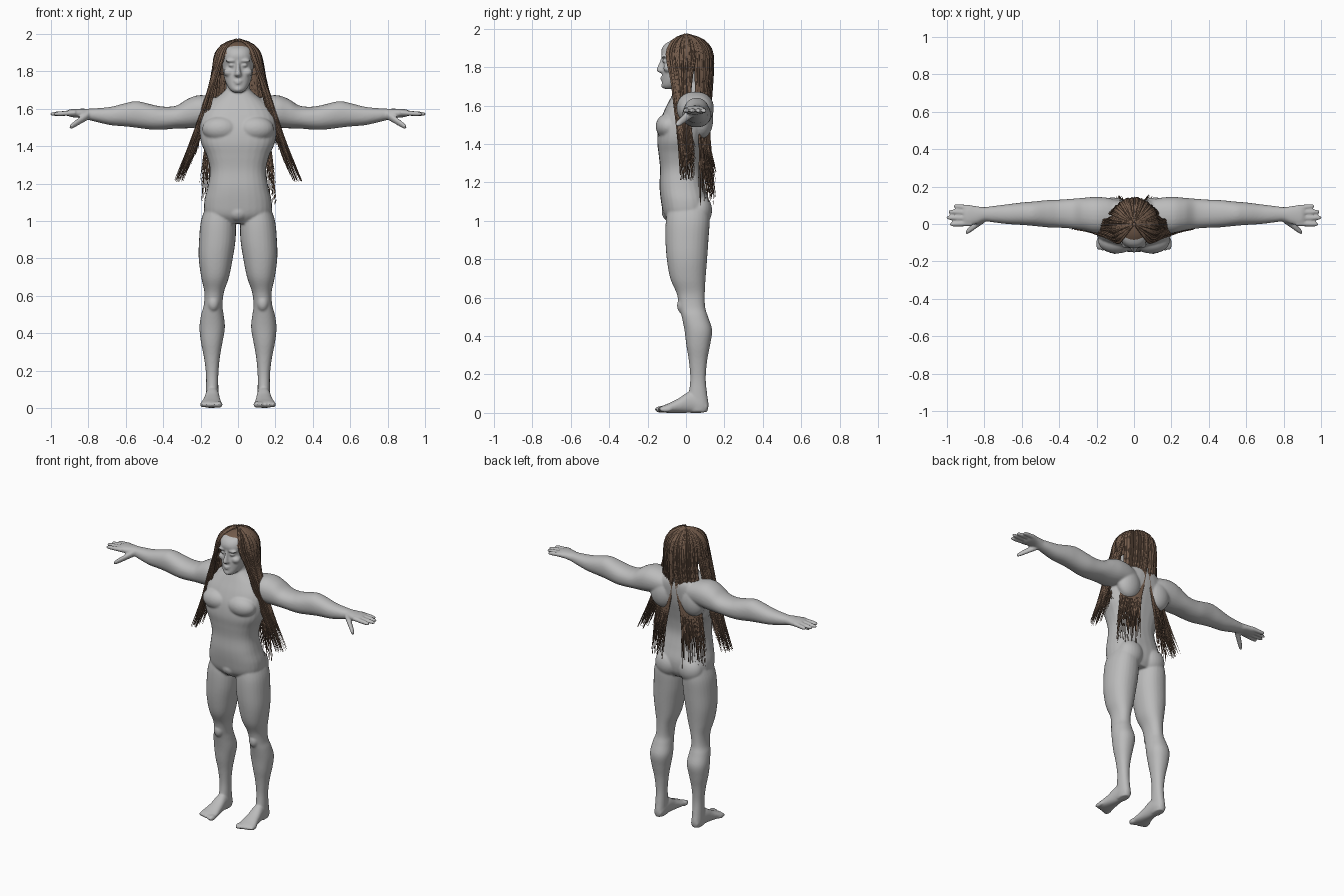
import bpy
import bmesh
import math
import random
from mathutils import Matrix, Vector

random.seed(4)
old = bpy.data.objects.get("Cube")
if old:
    bpy.data.objects.remove(old, do_unlink=True)


def material(name, rgb):
    mat = bpy.data.materials.new(name)
    mat.use_nodes = True
    colour = (*rgb, 1.0)
    mat.diffuse_color = colour
    mat.node_tree.nodes["Principled BSDF"].inputs["Base Color"].default_value = colour
    return mat


skin = material("skin grey", (0.5, 0.5, 0.5))
brown = material("hair brown", (0.17, 0.105, 0.07))


def smooth_rows(rows, steps=5):
    """Catmull-Rom interpolation between cross-section rows."""
    out = []
    for i in range(len(rows) - 1):
        a, b = rows[max(i - 1, 0)], rows[i]
        c, d = rows[i + 1], rows[min(i + 2, len(rows) - 1)]
        for k in range(steps):
            t = k / steps
            out.append([q + 0.5 * t * (r - p + t * (2 * p - 5 * q + 4 * r - s
                        + t * (3 * (q - r) + s - p)))
                        for p, q, r, s in zip(a, b, c, d)])
    return out + [list(rows[-1])]


def loft(bm, axis, rows, power=2.2, sides=28):
    """Closed skin through rows of (position, u min, u max, v min, v max)."""
    rings = []
    for t, u0, u1, v0, v1 in smooth_rows(rows):
        ring = []
        for k in range(sides):
            a = math.tau * k / sides
            cu, cv = [math.copysign(abs(f(a)) ** (2 / power), f(a)) for f in (math.cos, math.sin)]
            u = (u0 + u1) / 2 + cu * (u1 - u0) / 2
            v = (v0 + v1) / 2 + cv * (v1 - v0) / 2
            co = {"x": (t, u, v), "y": (u, t, v), "z": (u, v, t)}[axis]
            ring.append(bm.verts.new(co))
        rings.append(ring)
    for r, s in zip(rings, rings[1:]):
        for k in range(sides):
            j = (k + 1) % sides
            bm.faces.new((r[k], r[j], s[j], s[k]))
    bm.faces.new(rings[0][::-1])
    bm.faces.new(rings[-1])


def centred(bm, rows, power=2.2):
    """Upright part on the middle line: rows of (z, half width, front, back)."""
    loft(bm, "z", [(z, -w, w, f, b) for z, w, f, b in rows], power)


def ball(bm, centre, radii):
    bmesh.ops.create_uvsphere(bm, u_segments=24, v_segments=16, radius=1,
                              matrix=Matrix.Translation(centre) @ Matrix.Diagonal((*radii, 1)))


def finger(bm, start, end, r0, r1):
    rows = []
    for t, k in ((0, 1), (0.35, 1), (0.7, 1), (0.93, 0.85), (1, 0.35)):
        p = Vector(start).lerp(Vector(end), t)
        r = (r0 + (r1 - r0) * t) * k
        rows.append((p.x, p.y - r, p.y + r, p.z - r, p.z + r))
    loft(bm, "x", rows, 2, 12)


body = bmesh.new()

# Arm from the shoulder to the palm
loft(body, "x", [
    (.06, -.03, .12, 1.52, 1.64), (.14, -.045, .14, 1.51, 1.665),
    (.21, -.048, .145, 1.5, 1.672), (.27, -.035, .14, 1.495, 1.652),
    (.33, -.025, .135, 1.494, 1.616), (.4, -.02, .13, 1.488, 1.611),
    (.46, -.018, .128, 1.488, 1.622), (.54, -.01, .12, 1.498, 1.64),
    (.6, -.005, .115, 1.505, 1.63), (.68, 0, .105, 1.512, 1.61),
    (.76, .01, .095, 1.53, 1.602), (.8, .014, .09, 1.54, 1.6),
    (.84, 0, .095, 1.55, 1.6), (.89, -.01, .1, 1.555, 1.598),
    (.91, -.002, .09, 1.562, 1.592)])

# Fingers and thumb
for y, tip_y, tip_x in ((.086, .096, .965), (.06, .066, .992), (.031, .034, 1.003), (.003, -.002, .985)):
    finger(body, (.87, y, 1.578), (tip_x, tip_y, 1.571), .0155, .012)
finger(body, (.8, .03, 1.565), (.9, -.047, 1.5), .024, .016)

# Leg from the hip to the heel
loft(body, "z", [
    (1.08, .04, .17, -.09, .115), (1, .014, .198, -.105, .123),
    (.9, .013, .208, -.107, .117), (.8, .028, .21, -.1, .11),
    (.7, .048, .197, -.082, .102), (.62, .075, .18, -.048, .098),
    (.55, .083, .183, -.035, .1), (.5, .077, .197, -.022, .115),
    (.43, .07, .206, -.008, .136), (.35, .083, .198, .002, .125),
    (.27, .097, .182, .015, .11), (.18, .105, .171, .022, .103),
    (.1, .105, .171, .015, .11), (.04, .105, .172, .01, .118),
    (.005, .11, .167, .02, .11)])
ball(body, (.132, -.015, .56), (.032, .032, .045))

# Foot and toes
loft(body, "y", [
    (.112, .115, .162, .01, .05), (.08, .104, .17, 0, .09),
    (.02, .1, .175, 0, .11), (-.04, .094, .185, 0, .075),
    (-.09, .087, .198, 0, .05), (-.12, .085, .2, .002, .038),
    (-.135, .09, .19, .006, .03)])
for i in range(5):
    size = .019 if i == 0 else .014 - .001 * i
    ball(body, (.102 + .0225 * i, -.13 + .006 * i, .018), (size, .033, .018 - .001 * i))

# Muscle masses: chest, shoulder blade, buttock
ball(body, (.092, -.09, 1.492), (.1, .068, .068))
ball(body, (.115, .085, 1.53), (.085, .057, .1))
ball(body, (.085, .07, 1.055), (.085, .066, .085))

# Face masses: brow, eye, cheek
ball(body, (.036, -.113, 1.856), (.032, .018, .009))
ball(body, (.034, -.108, 1.832), (.017, .017, .01))
ball(body, (.048, -.09, 1.795), (.03, .028, .024))

# Copy everything so far to the other side
copy = bmesh.ops.duplicate(body, geom=body.verts[:] + body.edges[:] + body.faces[:])
for item in copy["geom"]:
    if isinstance(item, bmesh.types.BMVert):
        item.co.x *= -1

# Torso, neck and head
centred(body, [
    (.985, .1, -.08, .09), (1.03, .172, -.115, .115), (1.1, .181, -.13, .12),
    (1.18, .163, -.138, .1), (1.27, .15, -.135, .08), (1.35, .168, -.143, .085),
    (1.42, .198, -.15, .1), (1.5, .207, -.14, .12), (1.57, .198, -.115, .13),
    (1.63, .155, -.085, .13), (1.68, .09, -.06, .11), (1.72, .05, -.04, .085)], 2.5)
centred(body, [(1.58, .075, -.07, .09), (1.65, .067, -.065, .075),
               (1.72, .064, -.055, .075), (1.79, .06, -.04, .07)])
centred(body, [
    (1.687, .026, -.115, -.06), (1.705, .046, -.125, -.02), (1.74, .066, -.123, .03),
    (1.78, .077, -.122, .07), (1.83, .084, -.117, .09), (1.88, .086, -.13, .097),
    (1.92, .075, -.11, .085), (1.945, .045, -.06, .05)], 2.3)
ball(body, (0, -.075, 1.045), (.06, .052, .05))

# Nose, lips and chin
centred(body, [(1.768, .014, -.13, -.08), (1.78, .021, -.153, -.08), (1.795, .016, -.152, -.08),
               (1.83, .011, -.136, -.08), (1.86, .011, -.128, -.08)])
for z, w in ((1.748, .024), (1.736, .021)):
    ball(body, (0, -.117, z), (w, .017, .0065))
ball(body, (0, -.11, 1.704), (.025, .02, .016))

bmesh.ops.recalc_face_normals(body, faces=body.faces)
mesh = bpy.data.meshes.new("body")
body.to_mesh(mesh)
body.free()
mesh.materials.append(skin)
figure = bpy.data.objects.new("body", mesh)
bpy.context.collection.objects.link(figure)
blend = figure.modifiers.new("blend_parts", "REMESH")
blend.mode = "VOXEL"
blend.voxel_size = 0.006
blend.use_smooth_shade = True
soften = figure.modifiers.new("soften", "SMOOTH")
soften.factor = 0.5
soften.iterations = 6

# Hair cap with an opening for the face
cap = bmesh.new()
bmesh.ops.create_uvsphere(cap, u_segments=48, v_segments=32, radius=1,
                          matrix=Matrix.Translation((0, 0, 1.85)) @ Matrix.Diagonal((.117, .132, .11, 1)))
gone = []
for f in cap.faces:
    c = f.calc_center_median()
    if c.z < 1.78 or (c.y < -.03 and abs(c.x) < .1 and c.z < 1.925 - .6 * abs(c.x)):
        gone.append(f)
bmesh.ops.delete(cap, geom=gone, context="FACES")
for f in cap.faces:
    f.smooth = True
mesh = bpy.data.meshes.new("hair_cap")
cap.to_mesh(mesh)
cap.free()
mesh.materials.append(brown)
bpy.context.collection.objects.link(bpy.data.objects.new("hair_cap", mesh))


def strand_path(side, angle):
    """Over the skull from the parting, then down past the shoulder or the back."""
    r, q = random.random(), random.random()
    k = random.uniform(.9, 1.02)
    ca, sa = math.cos(angle), math.sin(angle)
    pts = []
    for deg in (4, 30, 58, 85):
        s = math.sin(math.radians(deg)) * k
        pts.append((.13 * ca * s, .142 * sa * s, 1.85 + .119 * k * math.cos(math.radians(deg))))
    if angle < math.radians(22):
        f = (angle + math.radians(50)) / math.radians(72)
        z = 1.21 + .22 * r * r
        pts += [(.12 + .03 * q, -.075 + .1 * f, 1.73), (.155 + .045 * q, -.06 + .08 * f, 1.58),
                (.21 + .045 * q, -.04 + .07 * f, 1.42),
                (.345 - .5 * (z - 1.21) - .05 * (1 - q), -.03 + .08 * f, z)]
    else:
        b = (angle - math.radians(22)) / math.radians(68)
        pts += [(.13 * ca * k, .135 * sa * k, 1.72), (.02 + .13 * (1 - b), .06 + .065 * b, 1.55),
                (.06 + .12 * (1 - b), .075 + .045 * b, 1.38),
                (.06 + .13 * (1 - b) + .02 * q, .06 + .085 * b + .015 * q, 1.08 + .22 * r)]
    return [(side * x, y, z) for x, y, z in pts]


# Long loose strands on both sides
curve = bpy.data.curves.new("hair_strands", "CURVE")
curve.dimensions = "3D"
curve.bevel_depth = 0.006
curve.bevel_resolution = 0
curve.resolution_u = 2
curve.use_fill_caps = True
curve.materials.append(brown)
thickness = (.7, 1, 1, 1, 1, .9, .6, .12)
for side in (1, -1):
    for i in range(210):
        path = strand_path(side, math.radians(-50 + 140 * (i + random.random()) / 210))
        spline = curve.splines.new("NURBS")
        spline.points.add(len(path) - 1)
        for point, co, r in zip(spline.points, path, thickness):
            point.co = (*co, 1)
            point.radius = r
        spline.order_u = 3
        spline.use_endpoint_u = True
strands = bpy.data.objects.new("hair_strands", curve)
bpy.context.collection.objects.link(strands)
bpy.ops.object.select_all(action="DESELECT")
strands.select_set(True)
bpy.context.view_layer.objects.active = strands
bpy.ops.object.convert(target="MESH")
